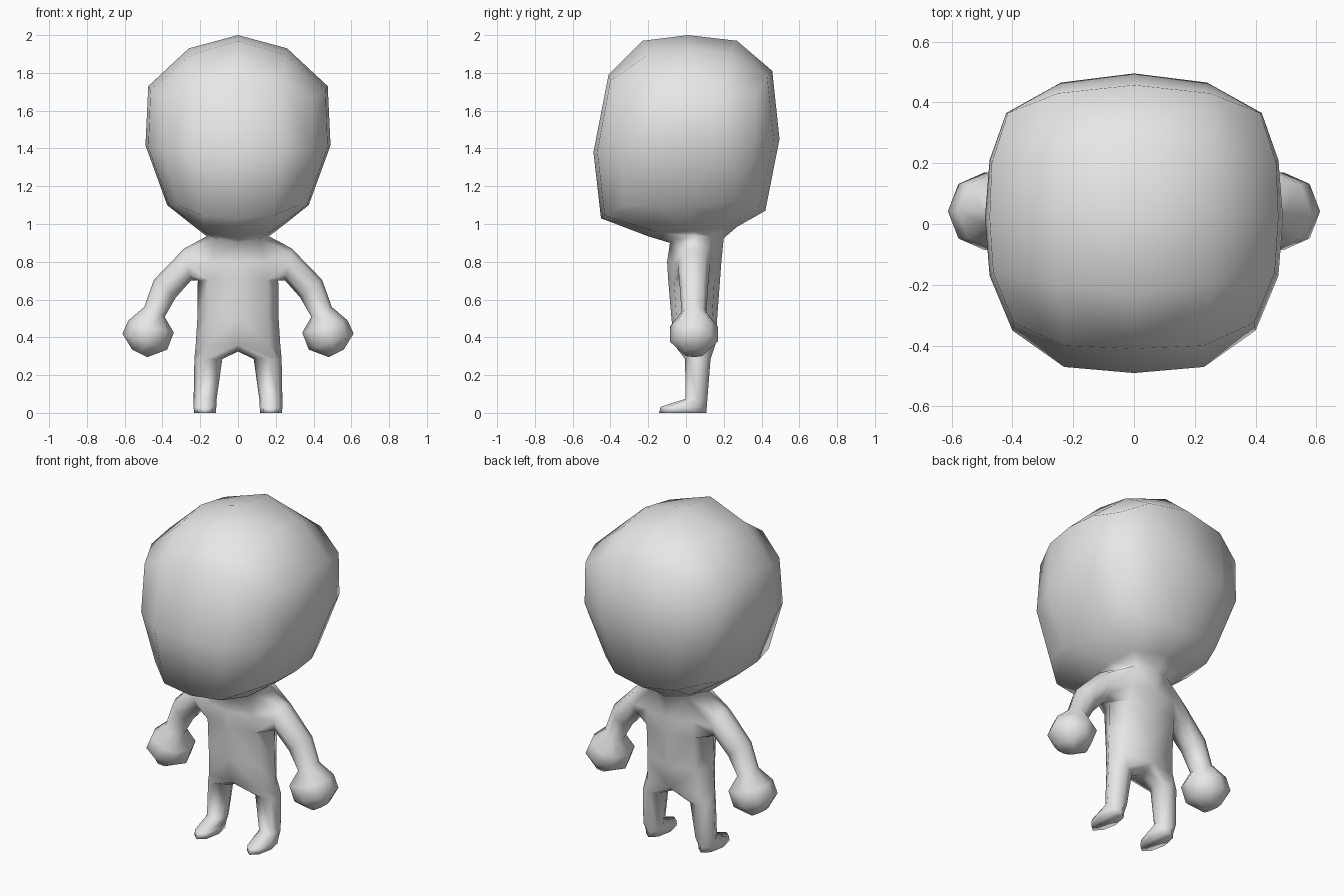
import bpy, bmesh, math

cube = bpy.data.objects.get("Cube")
if cube:
    bpy.data.objects.remove(cube, do_unlink=True)

bm = bmesh.new()


def points(coords):
    return [bm.verts.new(c) for c in coords]


def bridge(a, b, closed=True, skip=()):
    """Quads between two rings with equal point counts."""
    n = len(a)
    for i in range(n if closed else n - 1):
        if i not in skip:
            j = (i + 1) % n
            bm.faces.new((a[i], a[j], b[j], b[i]))


def cap_grid(ring, inner):
    """Join a 9-point half ring to a 5-point half ring, as on a 4 x 4 grid."""
    r, i = ring, inner
    for f in ((r[0], r[1], i[1], i[0]), (r[1], r[2], r[3], i[1]),
              (r[3], r[4], i[2], i[1]), (r[4], r[5], i[3], i[2]),
              (r[5], r[6], r[7], i[3]), (r[7], r[8], i[4], i[3])):
        bm.faces.new(f)


# Head, left half: crown, three rings running front to back, underside
crown = bm.verts.new((0, 0.01, 2.0))
top = points([(0, -.23, 1.97), (.25, -.2, 1.895), (.26, .02, 1.93),
              (.25, .23, 1.9), (0, .27, 1.97)])
upper = points([(0, -.41, 1.79), (.23, -.40, 1.76), (.395, -.325, 1.67),
                (.463, -.16, 1.71), (.475, .02, 1.73), (.468, .2, 1.72),
                (.415, .365, 1.69), (.25, .43, 1.78), (0, .457, 1.81)])
middle = points([(x, y, 1.415 + .07 * y) for x, y in (
    (0, -.49), (.23, -.47), (.40, -.35), (.475, -.17), (.49, .02),
    (.475, .21), (.42, .365), (.24, .465), (0, .495))])
lower = points([(0, -.45, 1.03), (.19, -.43, 1.045), (.32, -.33, 1.1),
                (.365, -.16, 1.1), (.375, .02, 1.1), (.365, .18, 1.11),
                (.32, .31, 1.13), (.2, .39, 1.09), (0, .42, 1.07)])
under = points([(0, -.2, .935), (.17, -.15, .955), (.205, .04, .965),
                (.17, .2, .985), (0, .27, .985)])
bm.faces.new((top[0], top[1], top[2], crown))
bm.faces.new((crown, top[2], top[3], top[4]))
cap_grid(upper, top)
bridge(upper, middle, closed=False)
bridge(middle, lower, closed=False)
cap_grid(lower, under)


# Torso, left half: neck down to hips
def torso_ring(z, w, front, back):
    mid = (front + back) / 2
    f, b = mid + (front - mid) * .78, mid + (back - mid) * .78
    return points([(0, front, z), (w * .74, f, z), (w, mid, z),
                   (w * .74, b, z), (0, back, z)])


neck = points([(0, -.085, .9), (.11, -.06, .92), (.165, .05, .935),
               (.11, .15, .935), (0, .2, .925)])
chest = torso_ring(.80, .2, -.10, .187)
armpit = torso_ring(.70, .213, -.094, .18)
waist = torso_ring(.50, .215, -.077, .165)
hips = torso_ring(.36, .224, -.062, .155)
bridge(under, neck, closed=False)
bridge(neck, chest, closed=False, skip=(1, 2))
bridge(chest, armpit, closed=False, skip=(1, 2))
bridge(armpit, waist, closed=False)
bridge(waist, hips, closed=False)

# Arm and hand: rings set by their upper and lower (x, z) ends and depth
loop = [neck[1], neck[2], neck[3], chest[3], armpit[3], armpit[2],
        armpit[1], chest[1]]
for (x1, z1), (x2, z2), depth in (
        ((.285, .87), (.25, .70), .085),
        ((.445, .705), (.33, .61), .074),
        ((.497, .56), (.388, .508), .066),
        ((.58, .49), (.34, .425), .127),
        ((.612, .42), (.375, .335), .127),
        ((.56, .335), (.48, .295), .06)):
    ring = []
    for k in range(8):
        a = math.radians(45 * k - 45)
        t = math.cos(a) / 2
        ring.append(((x1 + x2) / 2 + (x1 - x2) * t,
                     .042 + depth * math.sin(a),
                     (z1 + z2) / 2 + (z1 - z2) * t))
    ring = points(ring)
    bridge(loop, ring)
    loop = ring
bm.faces.new(loop)

# Leg and foot: x centre, x radius, front y, back y, front z, back z
loop = hips + points([(0, .105, .33), (0, .05, .325), (0, -.01, .33)])
for cx, rx, yf, yb, zf, zb in (
        (.157, .074, -.005, .13, .285, .285),
        (.174, .061, -.002, .113, .075, .07),
        (.175, .060, -.135, .11, .032, .03),
        (.175, .058, -.142, .108, 0, 0)):
    ring = []
    for k in range(8):
        a = math.radians(45 * k)
        t = (1 + math.cos(a)) / 2
        ring.append((cx + rx * math.sin(a), yb + (yf - yb) * t,
                     zb + (zf - zb) * t))
    ring = points(ring)
    bridge(loop, ring)
    loop = ring
bm.faces.new(loop)

bmesh.ops.recalc_face_normals(bm, faces=bm.faces)
for f in bm.faces:
    f.smooth = True

# One smooth figure, mirrored to the right side
mesh = bpy.data.meshes.new("figure_body")
bm.to_mesh(mesh)
bm.free()
body = bpy.data.objects.new("figure_body", mesh)
bpy.context.collection.objects.link(body)
mirror = body.modifiers.new("mirror_halves", 'MIRROR')
mirror.use_axis[0] = True
mirror.use_clip = True
mirror.merge_threshold = .001

# Plain grey
grey = bpy.data.materials.new("light_grey")
grey.use_nodes = True
colour = (.8, .8, .8, 1)
grey.diffuse_color = colour
grey.node_tree.nodes["Principled BSDF"].inputs["Base Color"].default_value = colour
mesh.materials.append(grey)
